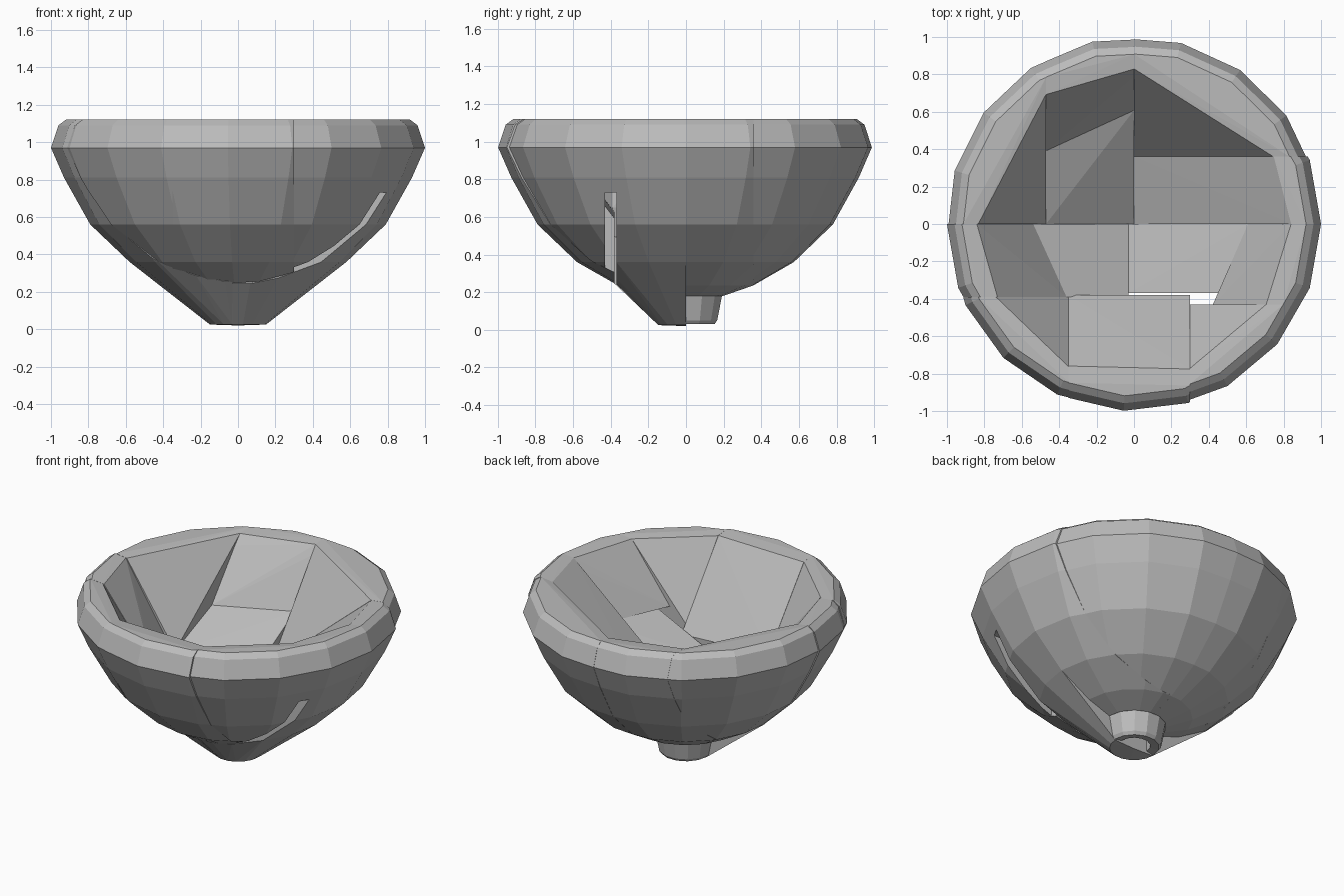
import bpy, bmesh
from math import tau
from mathutils import Vector, Matrix

old = bpy.data.objects.get("Cube")
if old:
    bpy.data.objects.remove(old)

stone = bpy.data.materials.new("plain_grey")
stone.use_nodes = True
GREY = (0.5, 0.5, 0.5, 1)
stone.diffuse_color = GREY
stone.node_tree.nodes["Principled BSDF"].inputs["Base Color"].default_value = GREY

FOOT = [(0.0, 0.02), (0.15, 0.025), (0.17, 0.05), (0.2, 0.18)]
OUTER = [(0.36, 0.235), (0.58, 0.36), (0.79, 0.56), (0.93, 0.81), (1.0, 0.97)]
RIM = [(0.96, 1.09), (0.92, 1.12), (0.84, 1.11)]
INNER = [(0.8, 1.05), (0.61, 0.73), (0.53, 0.64), (0.4, 0.5), (0.22, 0.41), (0.0, 0.4)]
FOOT_RING = [(0.1, 0.2), (0.1, 0.04), (0.155, 0.03), (0.17, 0.05), (0.2, 0.2)]


def spin(profile, segments=18, closed=False):
    """Revolve a profile of (radius, height) about z."""
    bm = bmesh.new()
    verts = [bm.verts.new((r, 0, z)) for r, z in profile]
    pairs = list(zip(verts, verts[1:]))
    if closed:
        pairs.append((verts[-1], verts[0]))
    edges = [bm.edges.new(p) for p in pairs]
    bmesh.ops.spin(bm, geom=verts + edges, cent=(0, 0, 0), axis=(0, 0, 1),
                   angle=tau, steps=segments)
    bmesh.ops.remove_doubles(bm, verts=bm.verts[:], dist=0.0005)
    return bm


def keep_side(bm, point, normal):
    """Cut with a plane and keep what lies behind its normal."""
    geom = bm.verts[:] + bm.edges[:] + bm.faces[:]
    bmesh.ops.bisect_plane(bm, geom=geom, plane_co=point, plane_no=normal,
                           clear_outer=True)


def finish(bm, name):
    bmesh.ops.recalc_face_normals(bm, faces=bm.faces[:])
    mesh = bpy.data.meshes.new(name)
    bm.to_mesh(mesh)
    bm.free()
    mesh.materials.append(stone)
    bpy.context.collection.objects.link(bpy.data.objects.new(name, mesh))


def chunk(name, xs, ys, zs, turn=0.0):
    """One solid convex block of the bowl inside a box."""
    bm = spin(FOOT + OUTER + RIM + INNER)
    bmesh.ops.rotate(bm, verts=bm.verts[:], matrix=Matrix.Rotation(turn, 3, "Z"))
    for axis, limits in enumerate((xs, ys, zs)):
        for limit, sign in zip(limits, (-1, 1)):
            normal = Vector((0, 0, 0))
            normal[axis] = sign
            keep_side(bm, normal * limit * sign, normal)
    points = [v.co.copy() for v in bm.verts]
    bm.free()
    # Rebuild as the convex hull of the cut points
    hull = bmesh.new()
    for p in points:
        hull.verts.new(p)
    bmesh.ops.remove_doubles(hull, verts=hull.verts[:], dist=0.002)
    bmesh.ops.convex_hull(hull, input=hull.verts[:])
    loose = [v for v in hull.verts if not v.link_faces]
    bmesh.ops.delete(hull, geom=loose, context="VERTS")
    finish(hull, name)


E, TOP, LOW = 1.1, 1.2, 0.18   # outer limit, above rim, body underside

# Front blocks
chunk("front_wall", (-0.35, 0.3), (-E, -0.38), (LOW, TOP), 0.12)
chunk("front_left_wall", (0.3, E), (-E, -0.43), (LOW, TOP))
chunk("front_right_wall", (-E, -0.35), (-E, -0.39), (LOW, TOP), 0.1)

# Side blocks, split into upper wall and lower bowl with the foot
chunk("left_upper_wall", (0.3, E), (-0.43, 0), (0.73, TOP))
chunk("left_lower_bowl", (-0.03, E), (-0.37, 0), (0, 0.73))
chunk("right_upper_wall", (-E, -0.35), (-0.39, 0), (0.65, TOP))
chunk("right_lower_bowl", (-E, -0.03), (-0.39, 0), (0, 0.65))

# Back blocks
chunk("left_back_wall", (0, E), (0, 0.36), (LOW, TOP))
chunk("back_left_wall", (0, E), (0.36, E), (LOW, TOP), -0.08)
chunk("back_upper_wall", (-0.47, 0), (0, E), (0.74, TOP), 0.05)
chunk("back_lower_bowl", (-0.47, 0), (0, E), (LOW, 0.74), 0.05)
chunk("back_right_wall", (-E, -0.47), (0, E), (LOW, TOP), 0.06)

# Hollow back half of the foot
foot = spin(FOOT_RING, 14, closed=True)
keep_side(foot, (0, 0, 0), (0, -1, 0))
finish(foot, "foot_ring")
